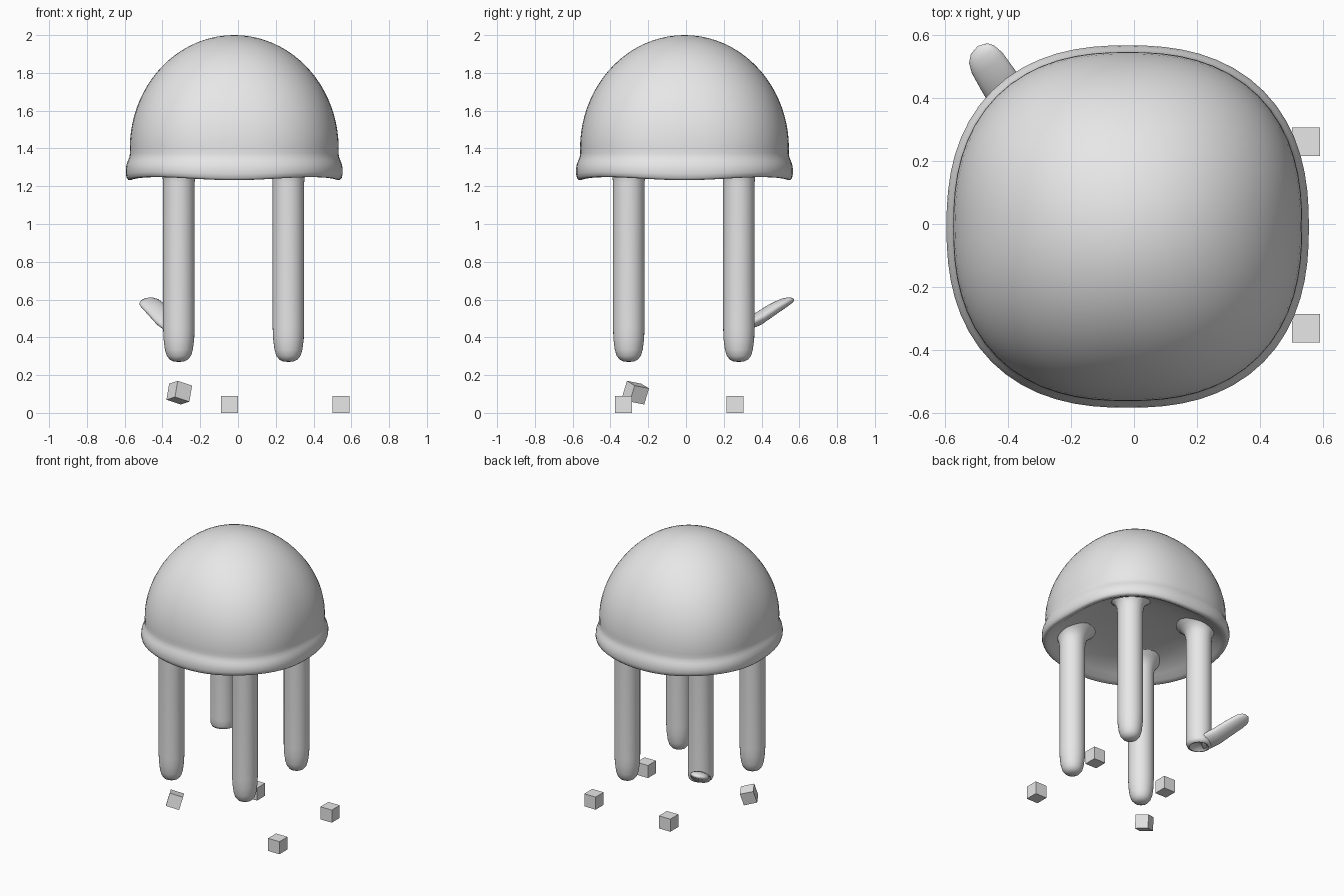
import bpy, bmesh, math
from mathutils import Vector, Euler

if "Cube" in bpy.data.objects:
    bpy.data.objects.remove(bpy.data.objects["Cube"])

grey = bpy.data.materials.new("plain_grey")
grey.diffuse_color = (0.8, 0.8, 0.8, 1)
grey.use_nodes = True
grey.node_tree.nodes["Principled BSDF"].inputs["Base Color"].default_value = grey.diffuse_color


def make_object(name, bm, smooth=True):
    bmesh.ops.recalc_face_normals(bm, faces=bm.faces[:])
    me = bpy.data.meshes.new(name)
    bm.to_mesh(me)
    bm.free()
    me.materials.append(grey)
    ob = bpy.data.objects.new(name, me)
    bpy.context.scene.collection.objects.link(ob)
    if smooth:
        bpy.ops.object.select_all(action='DESELECT')
        ob.select_set(True)
        bpy.context.view_layer.objects.active = ob
        bpy.ops.object.shade_smooth_by_angle(angle=math.radians(50))
    return ob


def loft(name, rings):
    """Skin a list of equal-length point rings and cap both ends."""
    bm = bmesh.new()
    rows = [[bm.verts.new(p) for p in ring] for ring in rings]
    n = len(rows[0])
    for a, b in zip(rows, rows[1:]):
        for i in range(n):
            j = (i + 1) % n
            bm.faces.new((a[i], a[j], b[j], b[i]))
    bm.faces.new(rows[0][::-1])
    bm.faces.new(rows[-1])
    return make_object(name, bm)


def ring(cx, cy, r, z, n=32, power=2.0, wave=0.0):
    """Rounded-square ring: power 2 is a circle, higher is squarer."""
    pts = []
    for i in range(n):
        t = 2 * math.pi * i / n
        c, s = math.cos(t), math.sin(t)
        k = r / (abs(c) ** power + abs(s) ** power) ** (1 / power)
        pts.append((cx + k * c, cy + k * s, z - wave * math.cos(4 * t)))
    return pts


# Bell: dome, flared rim and hollow underside in one skin
bell = []
for i in range(22):
    a = math.radians(0.6 + 89.4 * i / 21)
    r, z = 0.553 * math.sin(a), 1.4 + 0.6 * math.cos(a)
    bell.append((r, z, 2.0 + 0.4 * math.sin(a) ** 2, 0))
bell += [(r, z, 2.4, w) for r, z, w in (
    (0.552, 1.375, 0), (0.555, 1.355, 0), (0.562, 1.337, 0), (0.570, 1.317, 0.001),
    (0.574, 1.295, 0.003), (0.574, 1.270, 0.005), (0.569, 1.250, 0.007),
    (0.560, 1.241, 0.008), (0.547, 1.240, 0.008), (0.525, 1.249, 0.007),
    (0.485, 1.275, 0.004), (0.430, 1.304, 0.002), (0.350, 1.328, 0),
    (0.250, 1.345, 0), (0.130, 1.356, 0), (0.005, 1.360, 0))]
loft("bell", [ring(-0.02, -0.008, r, z, 64, p, w) for r, z, p, w in bell])

# Tentacles: flared where they join the bell, rounded tips, one torn short
top = [(0.15, 1.335), (0.12, 1.310), (0.098, 1.285), (0.087, 1.255), (0.0835, 1.22)]
tip = [(0.0835, 0.45), (0.081, 0.39), (0.074, 0.335), (0.064, 0.302),
       (0.048, 0.282), (0.028, 0.272), (0.002, 0.27)]
torn = [(0.0835, 0.50), (0.083, 0.455), (0.076, 0.437), (0.062, 0.432),
        (0.045, 0.445), (0.002, 0.455)]
for name, x, y, end in (("front_left_tentacle", -0.313, -0.303, tip),
                        ("front_right_tentacle", 0.267, -0.303, tip),
                        ("back_right_tentacle", 0.267, 0.28, tip),
                        ("torn_tentacle", -0.313, 0.28, torn)):
    loft(name, [ring(x, y, r, z) for r, z in top + end])

# Bent end of the torn tentacle: flattened tube rising outward
side = Vector((0.80, 0.53, 0.22)).normalized()
along = Vector((-0.15, 0.22, 0.13)).normalized()
up = side.cross(along).normalized()
rings = []
for p, w, h in (((-0.320, 0.290, 0.462), 0.055, 0.022),
                ((-0.345, 0.325, 0.468), 0.068, 0.030),
                ((-0.380, 0.378, 0.495), 0.068, 0.034),
                ((-0.430, 0.455, 0.546), 0.064, 0.032),
                ((-0.465, 0.510, 0.578), 0.060, 0.027),
                ((-0.482, 0.537, 0.590), 0.050, 0.021),
                ((-0.490, 0.553, 0.595), 0.034, 0.014),
                ((-0.495, 0.562, 0.598), 0.004, 0.003)):
    rings.append([Vector(p) + side * w * math.cos(t) + up * h * math.sin(t)
                  for t in (2 * math.pi * i / 24 for i in range(24))])
loft("bent_tentacle_end", rings)

# Small loose cubes, one tumbling
for i, (loc, rot) in enumerate((((0.545, -0.33, 0.045), (0, 0, 0)),
                                ((0.545, 0.26, 0.045), (0, 0, 0)),
                                ((-0.045, 0.26, 0.045), (0, 0, 0)),
                                ((-0.311, -0.267, 0.107), (-10, 16, 28)))):
    bm = bmesh.new()
    bmesh.ops.create_cube(bm, size=0.09)
    ob = make_object(f"loose_cube_{i + 1}", bm, smooth=False)
    ob.location = loc
    ob.rotation_euler = Euler([math.radians(a) for a in rot])
